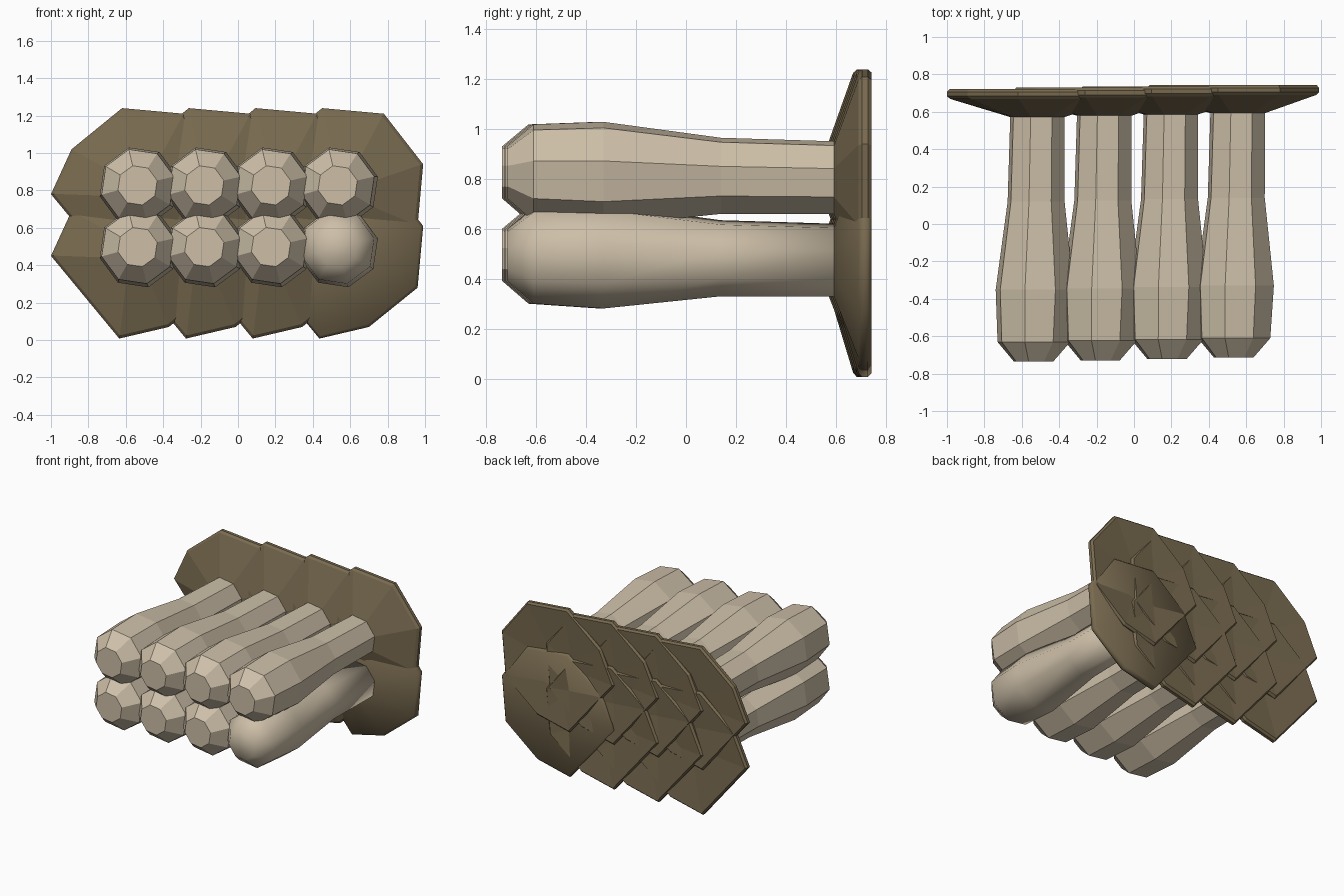
import bpy, bmesh, math

if "Cube" in bpy.data.objects:
    bpy.data.objects.remove(bpy.data.objects["Cube"])

def material(name, rgb):
    m = bpy.data.materials.new(name)
    m.diffuse_color = (*rgb, 1)
    m.use_nodes = True
    m.node_tree.nodes["Principled BSDF"].inputs["Base Color"].default_value = m.diffuse_color
    return m

BEIGE = material("pale_beige", (0.61, 0.52, 0.39))
BROWN = material("dark_brown", (0.19, 0.145, 0.08))

# eight-sided barrel profile: (y, radius), front tip to neck
PROFILE = [(-0.73, 0.108), (-0.625, 0.20), (-0.345, 0.215), (0.125, 0.157), (0.58, 0.15)]
# irregular eight-sided flange outline (x, z) around the peg centre
OUTLINE = [(0.455, 0.115), (0.245, 0.385), (-0.085, 0.415), (-0.355, 0.195),
           (-0.465, -0.045), (-0.10, -0.487), (0.165, -0.425), (0.425, -0.215)]
# flange rim: (y, scale of outline)
RIM = [(0.675, 0.965), (0.69, 1.0), (0.713, 1.0), (0.728, 0.97)]


def lean(y):
    # every peg leans slightly towards its neck
    return 0.016 * (y + 0.6)


def octagon(y, r):
    a = [math.radians(14 + 45 * k) for k in range(8)]
    return [(r * math.cos(t) + lean(y), y, r * math.sin(t) - lean(y)) for t in a]


def loft(name, rings, centre, mat, smooth, dish=None):
    bm = bmesh.new()
    loops = [[bm.verts.new(p) for p in ring] for ring in rings]
    for a, b in zip(loops, loops[1:]):
        for i in range(8):
            j = (i + 1) % 8
            bm.faces.new((a[i], a[j], b[j], b[i]))
    bm.faces.new(loops[0])
    if dish:  # shallow hollow at the back
        c = bm.verts.new(dish)
        for i in range(8):
            bm.faces.new((loops[-1][i], loops[-1][(i + 1) % 8], c))
    else:
        bm.faces.new(loops[-1])
    bmesh.ops.recalc_face_normals(bm, faces=bm.faces)
    for f in bm.faces:
        f.smooth = smooth
    me = bpy.data.meshes.new(name)
    bm.to_mesh(me)
    bm.free()
    me.materials.append(mat)
    ob = bpy.data.objects.new(name, me)
    ob.location = centre
    bpy.context.collection.objects.link(ob)


# two rows of four pegs, only the lower right one is smooth
for row in range(2):
    for col in range(4):
        centre = (-0.535 + 0.3567 * col, -0.006 + 0.007 * col, 0.495 + 0.33 * row)
        smooth = row == 0 and col == 3
        tag = f"{row + 1}_{col + 1}"
        loft("barrel_" + tag, [octagon(y, r) for y, r in PROFILE], centre, BEIGE, smooth)
        rings = [octagon(0.578, 0.151)]
        rings += [[(x * s, y, z * s) for x, z in OUTLINE] for y, s in RIM]
        loft("flange_" + tag, rings, centre, BROWN, smooth, dish=(0.02, 0.695, -0.02))
